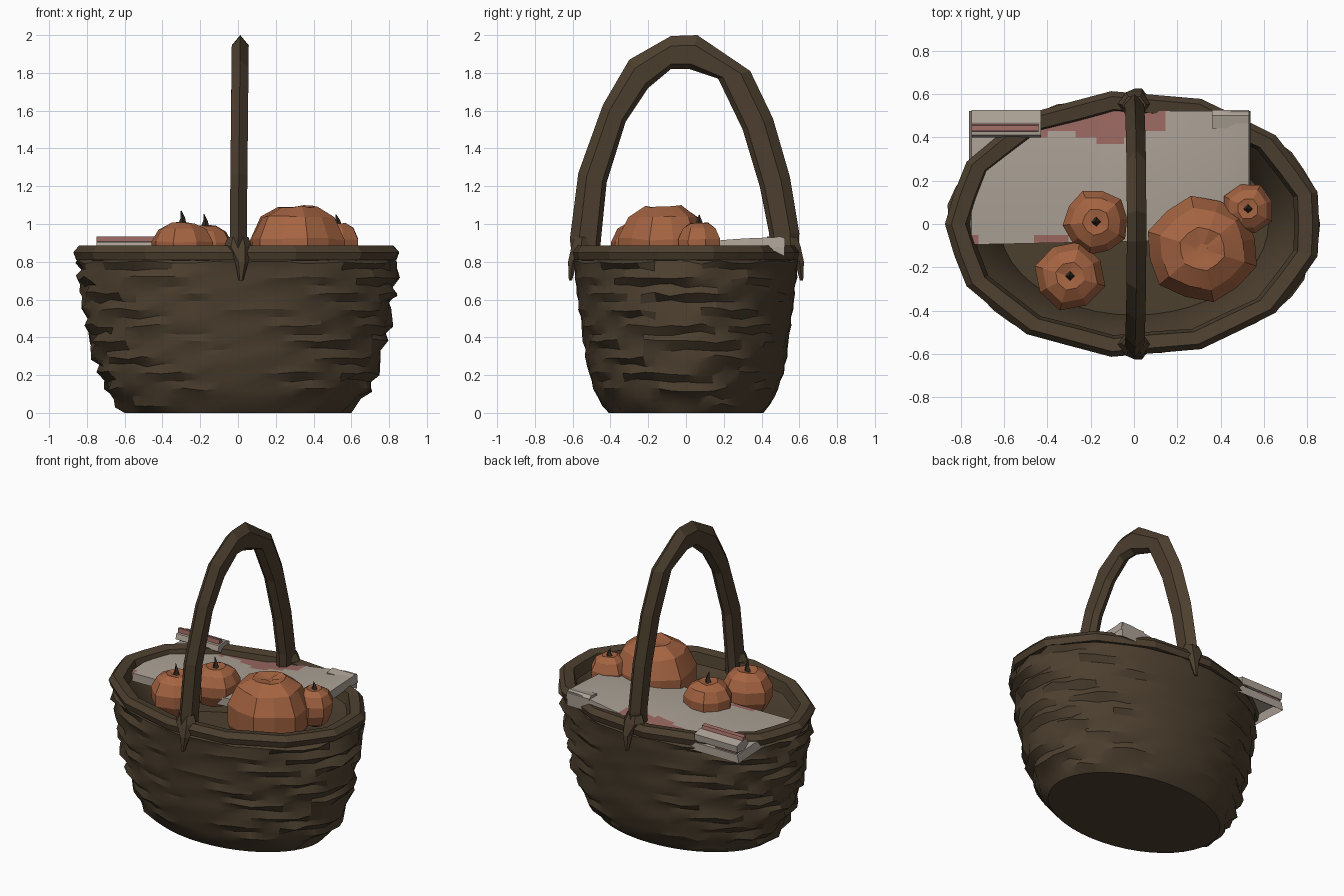
import bpy, bmesh, math, random
from mathutils import Vector

random.seed(4)
cube = bpy.data.objects.get("Cube")
if cube:
    bpy.data.objects.remove(cube, do_unlink=True)


def material(name, rgb):
    m = bpy.data.materials.new(name)
    m.use_nodes = True
    m.diffuse_color = (*rgb, 1)
    bsdf = m.node_tree.nodes["Principled BSDF"]
    bsdf.inputs["Base Color"].default_value = (*rgb, 1)
    bsdf.inputs["Roughness"].default_value = 0.9
    return m


WICKER = material("wicker brown", (0.073, 0.050, 0.028))
ORANGE = material("pumpkin orange", (0.376, 0.127, 0.054))
STEM = material("stem dark brown", (0.035, 0.026, 0.016))
CLOTH = material("cloth grey", (0.41, 0.36, 0.305))
PINK = material("cloth pink", (0.33, 0.14, 0.12))


def finish(name, bm, mats, smooth=None):
    bmesh.ops.recalc_face_normals(bm, faces=bm.faces)
    me = bpy.data.meshes.new(name)
    bm.to_mesh(me)
    bm.free()
    ob = bpy.data.objects.new(name, me)
    bpy.context.collection.objects.link(ob)
    for m in mats:
        me.materials.append(m)
    if smooth:
        bpy.ops.object.select_all(action='DESELECT')
        ob.select_set(True)
        bpy.context.view_layer.objects.active = ob
        bpy.ops.object.shade_smooth_by_angle(angle=math.radians(smooth))
    return ob


def loft(bm, rings, caps=True):
    """Skin closed rings of points, capping both ends."""
    vs = [[bm.verts.new(p) for p in r] for r in rings]
    n = len(rings[0])
    for a, b in zip(vs, vs[1:]):
        for i in range(n):
            j = (i + 1) % n
            bm.faces.new((a[i], a[j], b[j], b[i]))
    if caps:
        bm.faces.new(vs[0])
        bm.faces.new(vs[-1])


def lerp_profile(profile, z):
    for a, b in zip(profile, profile[1:]):
        if z <= b[0]:
            t = (z - a[0]) / (b[0] - a[0])
            return [a[k] + t * (b[k] - a[k]) for k in (1, 2)]
    return profile[-1][1:]


# Woven basket: outer wall of jagged strips, then down inside to a floor
SEGS, ROWS = 44, 20
WALL = [(0, 0.60, 0.41), (0.1, 0.68, 0.48), (0.25, 0.75, 0.525),
        (0.5, 0.805, 0.56), (0.7, 0.835, 0.585), (0.84, 0.845, 0.595)]


def ellipse(rx, ry, z):
    return [(rx * math.cos(i * math.tau / SEGS), ry * math.sin(i * math.tau / SEGS), z)
            for i in range(SEGS)]


rings = [ellipse(0.60, 0.41, 0)]
for row in range(1, ROWS):
    z = 0.84 * row / ROWS
    rx, ry = lerp_profile(WALL, z)
    ring = []
    for i in range(SEGS):
        a = i * math.tau / SEGS
        rough = 0.25 + 0.75 * abs(math.cos(a))
        bulge = 0.018 if row % 2 else -0.012
        if (i // 2 + row // 2) % 3 == 0:
            bulge *= -0.4
        d = rough * (bulge + random.uniform(-0.01, 0.01))
        dz = rough * random.uniform(-0.014, 0.014)
        ring.append(((rx + d) * math.cos(a), (ry + d) * math.sin(a), z + dz))
    rings.append(ring)
rings += [ellipse(0.80, 0.555, 0.83), ellipse(0.70, 0.47, 0.72), ellipse(0.62, 0.42, 0.5)]
bm = bmesh.new()
loft(bm, rings)
finish("woven_basket", bm, [WICKER], 25)

# Rim: a thick twisted band around the mouth
RIM_N = 26
sections = [(0.845, 0.595, 0.81), (0.86, 0.605, 0.85), (0.83, 0.58, 0.885),
            (0.765, 0.52, 0.875), (0.745, 0.505, 0.80)]
rings = []
for i in range(RIM_N + 1):
    a = (i % RIM_N) * math.tau / RIM_N
    k = 0.012 if i % 2 else -0.006
    rings.append([((rx + k) * math.cos(a), (ry + k) * math.sin(a), z)
                  for rx, ry, z in sections])
bm = bmesh.new()
loft(bm, rings, caps=False)
bmesh.ops.remove_doubles(bm, verts=bm.verts, dist=0.0005)
finish("basket_rim", bm, [WICKER])

# Handle: ridged arch from front to back
OUTER = [(-0.60, 0.8), (-0.615, 0.92), (-0.57, 1.27), (-0.44, 1.63), (-0.30, 1.87),
         (-0.08, 1.995), (0.06, 2.0), (0.34, 1.81), (0.46, 1.56), (0.55, 1.25),
         (0.60, 0.95), (0.59, 0.8)]
INNER = [(-0.46, 0.8), (-0.45, 0.92), (-0.42, 1.22), (-0.32, 1.54), (-0.20, 1.72),
         (-0.08, 1.82), (0.02, 1.82), (0.17, 1.77), (0.30, 1.50), (0.39, 1.20),
         (0.44, 0.95), (0.45, 0.8)]
rings = []
for (yo, zo), (yi, zi) in zip(OUTER, INNER):
    o, n = Vector((0, yo, zo)), Vector((0, yi, zi))
    cx = 0.01 * (zo - 0.8)
    ring = []
    for x, t in ((0, 0), (0.045, 0.3), (0.038, 0.85), (0, 1), (-0.038, 0.85), (-0.045, 0.3)):
        p = o.lerp(n, t)
        ring.append((x + cx, p.y, p.z))
    rings.append(ring)
bm = bmesh.new()
loft(bm, rings)
finish("handle", bm, [WICKER])

# Knots tying the handle to the rim, each with a pointed tail down the wall
for side, label in ((-1, "front"), (1, "back")):
    bm = bmesh.new()
    spots = [(0.015, 0.612, 0.70, 0.012), (0.02, 0.60, 0.80, 0.035),
             (0, 0.555, 0.88, 0.075), (0, 0.55, 0.93, 0.055)]
    loft(bm, [[(x + r * math.cos(k * math.tau / 6),
                side * (y + 0.8 * r * math.sin(k * math.tau / 6)), z) for k in range(6)]
              for x, y, z, r in spots])
    finish(label + "_handle_knot", bm, [WICKER])


# Pumpkins: faceted, ribbed globes with a dimple and a thorn-like stem
def pumpkin(name, centre, size, segs, stem_height, turn):
    cx, cy, cz = centre
    rx, ry, rz = size
    rings = []
    for radius, height in ((0.25, -0.95), (0.72, -0.72), (0.97, -0.2), (0.98, 0.3),
                           (0.76, 0.75), (0.40, 0.97), (0.10, 0.92)):
        ring = []
        for i in range(segs):
            a = i * math.tau / segs + turn
            r = radius * (1.02 if i % 2 else 0.95)
            ring.append((cx + rx * r * math.cos(a), cy + ry * r * math.sin(a),
                         cz + rz * (height + random.uniform(-0.03, 0.03))))
        rings.append(ring)
    bm = bmesh.new()
    loft(bm, rings)
    finish(name, bm, [ORANGE], 14)
    if stem_height:
        base = cz + rz * 0.88
        bm = bmesh.new()
        loft(bm, [[(cx + lean + r * math.cos(k * math.tau / 4),
                    cy + r * math.sin(k * math.tau / 4), base + h) for k in range(4)]
                  for r, h, lean in ((0.024, 0, 0), (0.012, stem_height * 0.5, 0.003),
                                     (0.002, stem_height, -0.006))])
        finish(name + "_stem", bm, [STEM])


pumpkin("large_pumpkin", (0.315, -0.115, 0.84), (0.265, 0.25, 0.26), 12, 0, 0.2)
pumpkin("left_small_pumpkin", (0.525, 0.07, 0.88), (0.125, 0.125, 0.13), 8, 0.055, 0.3)
pumpkin("middle_small_pumpkin", (-0.175, 0.01, 0.86), (0.155, 0.155, 0.135), 10, 0.075, 0.1)
pumpkin("right_small_pumpkin", (-0.295, -0.24, 0.86), (0.17, 0.165, 0.15), 8, 0.08, 0.5)

# Cloth: a gently waved sheet with a folded skirt, pink patches by position
X0, X1, Y0, Y1 = -0.75, 0.53, -0.08, 0.52
NX, NY = 40, 20


def cloth_height(x, y):
    u = min(max((x + 0.15) / 0.6, 0), 1)
    v = (y - Y0) / (Y1 - Y0)
    return 0.835 + u * (0.045 + 0.05 * v) + 0.012 * math.sin(v * math.pi)


bm = bmesh.new()
grid = []
for i in range(NX + 1):
    x = X0 + (X1 - X0) * i / NX
    col = []
    for j in range(NY + 1):
        y = Y0 + (Y1 - Y0) * j / NY
        col.append(bm.verts.new((x, y + 0.02 * x * (j == 0), cloth_height(x, y))))
    grid.append(col)
for i in range(NX):
    for j in range(NY):
        bm.faces.new((grid[i][j], grid[i + 1][j], grid[i + 1][j + 1], grid[i][j + 1]))
border = [e for e in bm.edges if e.is_boundary]
skirt = bmesh.ops.extrude_edge_only(bm, edges=border)["geom"]
for v in (g for g in skirt if isinstance(g, bmesh.types.BMVert)):
    v.co.z -= 0.055
    v.co.x *= 1.015
for f in bm.faces:
    c = f.calc_center_median()
    patch = -0.42 < c.x < 0.15 and 0.40 + 0.025 * math.sin(c.x * 14) < c.y < 0.505
    front_edge = c.y < -0.06 and (-0.45 < c.x < -0.31 or c.x < -0.71)
    f.material_index = int(patch or front_edge)
finish("cloth_sheet", bm, [CLOTH, PINK], 30)


# Folded cloth corner lying over the rim: (y, z) profiles stretched along x
def fold(name, x0, x1, profile, mat):
    bm = bmesh.new()
    loft(bm, [[(x, y, z) for y, z in profile] for x in (x0, x1)])
    finish(name, bm, [mat])


fold("cloth_corner_fold", -0.75, -0.43,
     [(0.40, 0.87), (0.41, 0.905), (0.47, 0.91), (0.525, 0.895), (0.52, 0.85), (0.45, 0.84)], CLOTH)
fold("cloth_corner_pink_fold", -0.75, -0.44,
     [(0.425, 0.90), (0.43, 0.935), (0.455, 0.93), (0.465, 0.90)], PINK)
fold("cloth_corner_hem", -0.74, -0.58,
     [(0.45, 0.86), (0.515, 0.855), (0.505, 0.81), (0.47, 0.815)], PINK)
fold("cloth_left_corner", 0.36, 0.53,
     [(0.44, 0.87), (0.44, 0.925), (0.50, 0.935), (0.525, 0.92), (0.52, 0.83)], CLOTH)
